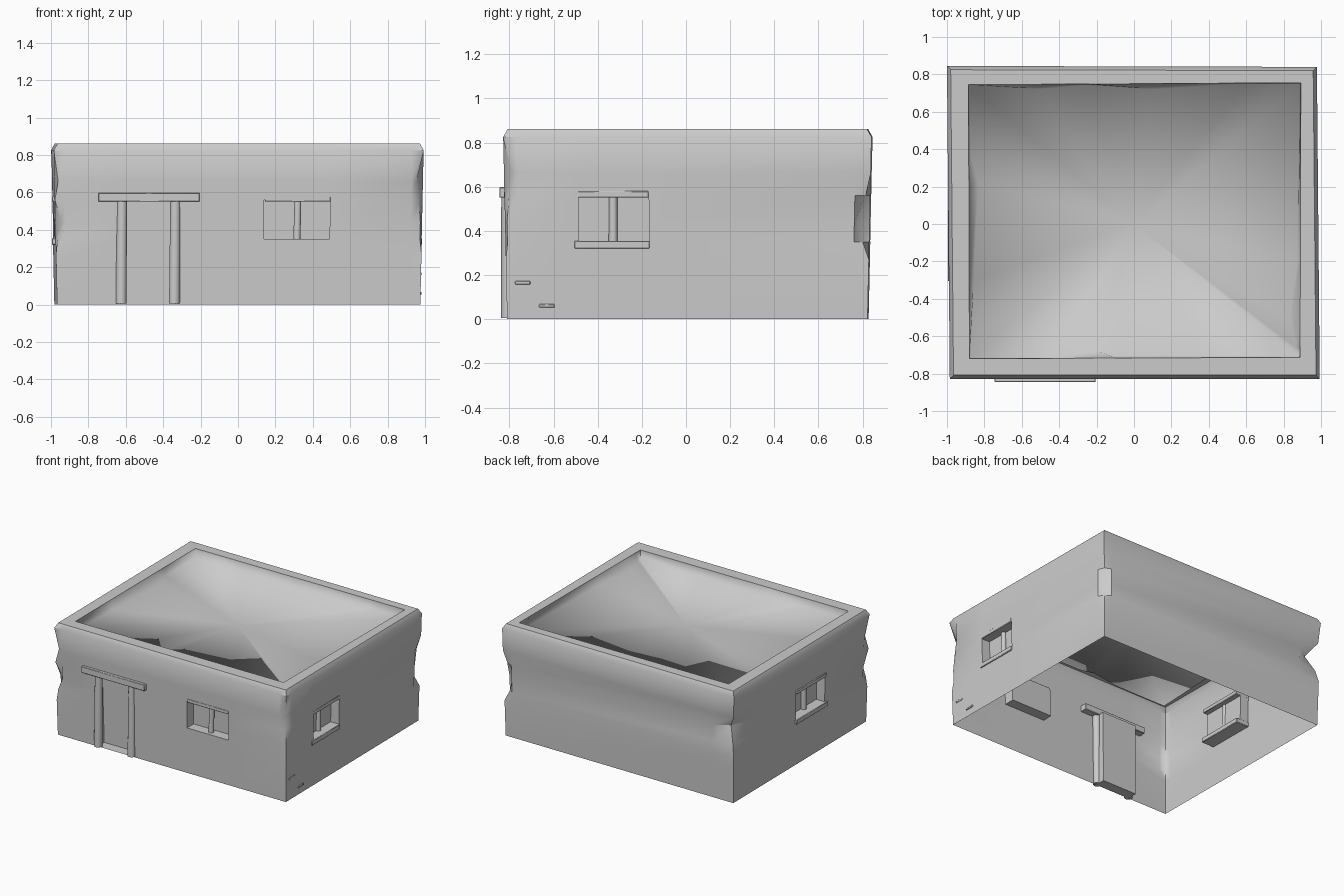
import bpy, bmesh
from mathutils import Vector

cube = bpy.data.objects.get("Cube")
if cube:
    bpy.data.objects.remove(cube, do_unlink=True)

plaster = bpy.data.materials.new("grey_plaster")
plaster.use_nodes = True
GREY = (0.6, 0.6, 0.6, 1)
plaster.diffuse_color = GREY
plaster.node_tree.nodes["Principled BSDF"].inputs["Base Color"].default_value = GREY


def finish(name, bm, angle=0.7):
    mesh = bpy.data.meshes.new(name)
    bm.to_mesh(mesh)
    bm.free()
    obj = bpy.data.objects.new(name, mesh)
    bpy.context.collection.objects.link(obj)
    mesh.materials.append(plaster)
    bpy.ops.object.select_all(action='DESELECT')
    obj.select_set(True)
    bpy.context.view_layer.objects.active = obj
    bpy.ops.object.shade_smooth_by_angle(angle=angle)
    return obj


def beam(name, lo, hi):
    """Rough-cut box between two corners."""
    bm = bmesh.new()
    bmesh.ops.create_cube(bm, size=1)
    for v in bm.verts:
        v.co = Vector([l + (h - l) * (c + 0.5) for l, h, c in zip(lo, hi, v.co)])
    bmesh.ops.bevel(bm, geom=bm.edges[:], offset=0.003, segments=1, affect='EDGES')
    return finish(name, bm)


def post(name, x, y, radius, z0, z1, lean=0):
    """Round timber that leans sideways."""
    bm = bmesh.new()
    bmesh.ops.create_cone(bm, cap_ends=True, segments=10, radius1=radius,
                          radius2=radius * 0.95, depth=z1 - z0)
    for v in bm.verts:
        if v.co.z > 0:
            v.co.x += lean
        v.co += Vector((x, y, (z0 + z1) / 2))
    return finish(name, bm)


# Plan corners, anticlockwise from front at -x, and the cuts along each wall
PLAN = [Vector(c) for c in ((-0.985, -0.828), (0.993, -0.828), (0.978, 0.84), (-1.0, 0.845))]
SIGNS = [Vector(s) for s in ((1, 1), (-1, 1), (-1, -1), (1, -1))]
CUTS = [
    (0, (-0.93, -0.64, -0.34, 0.14, 0.495, 0.93)),
    (1, (-0.76, -0.49, -0.17, 0.77)),
    (0, (0.91, -0.82)),
    (1, (0.6, 0.07, -0.29, -0.77)),
]
TOP, EAVES, ROOF = 0.861, 0.825, 0.795
# Height and how far each corner is worn away
levels = [
    (0.0, (0, 0, 0, 0)),
    (0.27, (0, 0, 0, 0)),
    (0.35, (0.01, 0.01, 0.03, 0)),
    (0.44, (0.035, 0.01, 0.055, 0.02)),
    (0.56, (0, 0.02, 0.02, 0.075)),
    (0.66, (0.02, 0.035, 0, 0.01)),
    (EAVES, (0, 0, 0, 0)),
    (TOP, (0, 0, 0, 0)),
]


def ring(inset, wear):
    pts = []
    corners = [c + s * inset for c, s in zip(PLAN, SIGNS)]
    for i, (axis, cuts) in enumerate(CUTS):
        j = (i + 1) % 4
        a, b = PLAN[i][axis], PLAN[j][axis]
        pts.append(corners[i] + SIGNS[i] * wear[i])
        pts += [corners[i].lerp(corners[j], (c - a) / (b - a)) for c in cuts]
    return pts


def add_ring(bm, pts, z):
    return [bm.verts.new((p.x, p.y, z)) for p in pts]


def skin(bm, low, high):
    for i in range(len(low)):
        j = (i + 1) % len(low)
        bm.faces.new((low[i], low[j], high[j], high[i]))


# Inner edge of the parapet, and the same edge crumbling inwards at roof level
INNER = [Vector(c) for c in ((-0.88, -0.72), (0.888, -0.713), (0.892, 0.755), (-0.885, 0.745))]
CRUMBLE = [
    (0, ((-0.45, 0.004), (-0.2, 0.04), (-0.1, 0.012), (0.4, 0.008))),
    (1, ((-0.66, 0.02), (-0.52, 0.055), (-0.2, 0.016))),
    (0, ((0.6, 0.004), (0.1, 0.03), (-0.25, 0.006), (-0.5, 0.025))),
    (1, ((0.37, 0.01), (0.22, 0.05), (-0.3, 0.025))),
]
lip, foot = [], []
for i, (axis, marks) in enumerate(CRUMBLE):
    a, b = INNER[i], INNER[(i + 1) % 4]
    inward = Vector((a.y - b.y, b.x - a.x)).normalized()
    lip.append(a)
    foot.append(a + SIGNS[i] * 0.006)
    for c, depth in marks:
        p = a.lerp(b, (c - a[axis]) / (b[axis] - a[axis]))
        lip.append(p)
        foot.append(p + inward * depth)

# House shell: outer walls and parapet top
bm = bmesh.new()
rings = []
for z, wear in levels:
    inset = 0.02 if z == TOP else 0.018 * (1 - z / EAVES)
    rings.append(add_ring(bm, ring(inset, wear), z))
for low, high in zip(rings, rings[1:]):
    skin(bm, low, high)
rim = []
for loop in (rings[-1], add_ring(bm, lip, TOP)):
    for i, v in enumerate(loop):
        w = loop[(i + 1) % len(loop)]
        rim.append(bm.edges.get((v, w)) or bm.edges.new((v, w)))
bmesh.ops.triangle_fill(bm, edges=rim, use_beauty=True, normal=(0, 0, 1))
bm.normal_update()

# Door and window recesses pushed into the walls
recesses = [
    (0, (-0.64, -0.34), 0, (0, 1), 0.08),
    (0, (0.14, 0.495), 0.34, (0, 1), 0.08),
    (1, (-0.49, -0.17), 0.34, (-1, 0), 0.07),
    (1, (-0.29, 0.07), 0.34, (1, 0), 0.07),
]
for axis_wall, (u0, u1), z0, inward, depth in recesses:
    axis = CUTS[axis_wall][0]
    d = Vector((*inward, 0))
    picked = []
    for f in bm.faces:
        c = f.calc_center_median()
        if z0 < c.z < 0.56 and u0 < c[axis] < u1 and c.dot(d) < -0.75:
            picked.append(f)
    out = bmesh.ops.extrude_face_region(bm, geom=picked)
    moved = [g for g in out["geom"] if isinstance(g, bmesh.types.BMVert)]
    bmesh.ops.translate(bm, vec=d * depth, verts=moved)
    bmesh.ops.delete(bm, geom=[f for f in picked if f.is_valid], context='FACES')
finish("house_shell", bm, 0.6)

# Sunken roof with its crumbling edge, softly shaded
bm = bmesh.new()
low, high = add_ring(bm, foot, ROOF), add_ring(bm, lip, TOP)
skin(bm, low, high)
for f in bm.faces:
    f.normal_flip()
middle = bm.verts.new((0, 0, ROOF - 0.005))
for i, v in enumerate(low):
    bm.faces.new((v, low[(i + 1) % len(low)], middle))
finish("sunken_roof", bm, 1.6)

# Doorway
post("door_post_right", -0.625, -0.808, 0.03, 0.005, 0.56, 0.005)
post("door_post_left", -0.34, -0.808, 0.03, 0.005, 0.56, 0.005)
beam("door_lintel", (-0.745, -0.845, 0.55), (-0.205, -0.77, 0.598))

# Front window
beam("front_window_lintel", (0.145, -0.824, 0.55), (0.495, -0.745, 0.578))
post("front_window_mullion", 0.315, -0.775, 0.02, 0.35, 0.56, 0.005)

# Side windows
for side, x, y0, y1 in (("left", 0.965, -0.49, -0.17), ("right", -0.975, -0.29, 0.07)):
    s = 1 if x > 0 else -1
    inner, outer = sorted((x - s * 0.1, x + s * 0.02))
    beam(side + "_window_lintel", (inner, y0, 0.55), (outer, y1, 0.58))
    beam(side + "_window_sill", (inner, y0 - 0.015, 0.32), (outer, y1 + 0.005, 0.355))
    post(side + "_window_mullion", x - s * 0.05, (y0 + y1) / 2, 0.02, 0.35, 0.56)

# Exposed chips in the plaster
for i, (y, z) in enumerate(((-0.74, 0.165), (-0.63, 0.06))):
    beam("plaster_chip_%d" % i, (0.972, y - 0.035, z - 0.008), (0.981, y + 0.035, z + 0.008))
